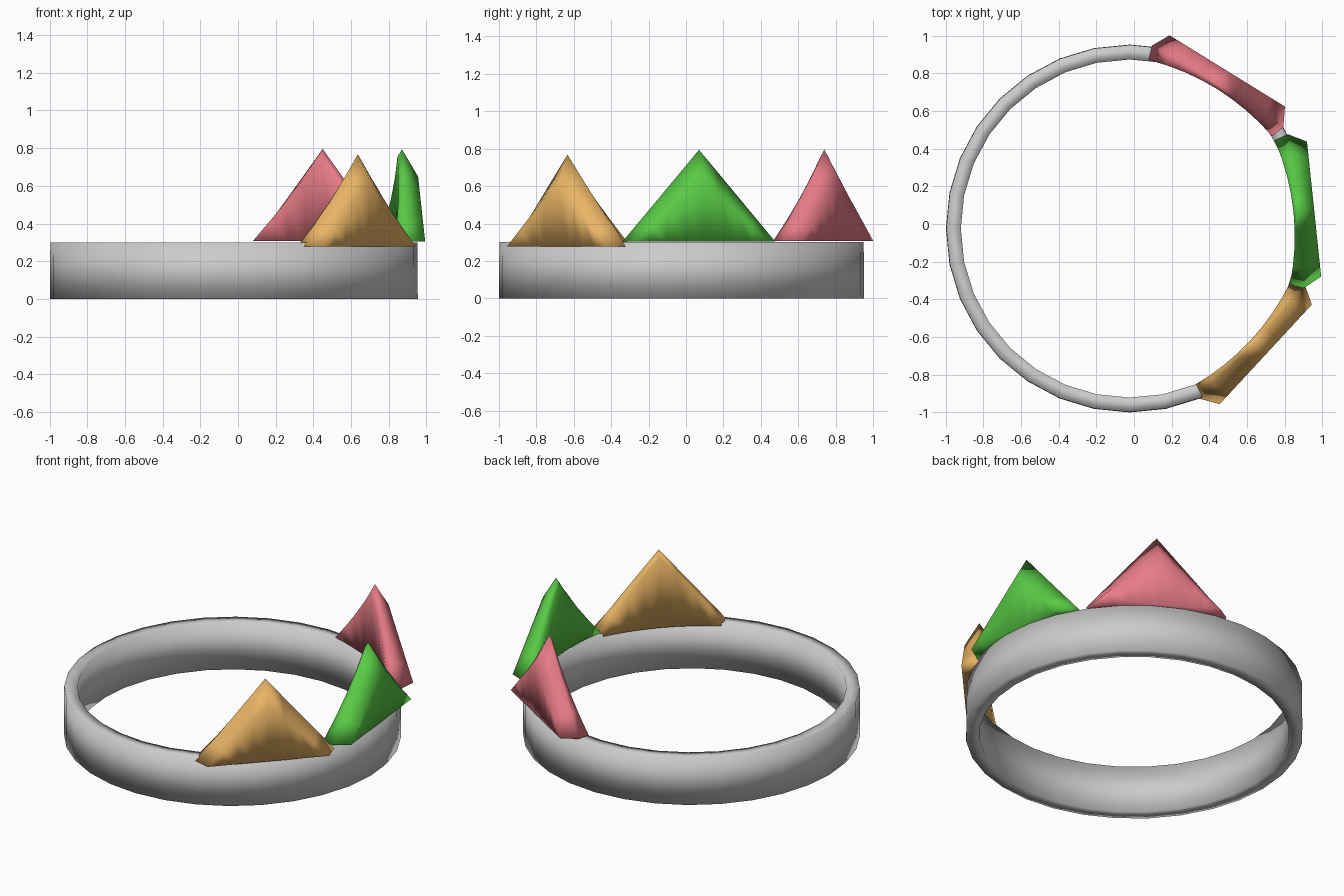
import bpy
import math

if "Cube" in bpy.data.objects:
    bpy.data.objects.remove(bpy.data.objects["Cube"])

CX, CY = -0.022, -0.024   # centre of the band


def make_object(name, verts, faces, color=None):
    mesh = bpy.data.meshes.new(name)
    mesh.from_pydata(verts, [], faces)
    obj = bpy.data.objects.new(name, mesh)
    bpy.context.collection.objects.link(obj)
    # merge coincident points and fix face directions
    import bmesh
    bm = bmesh.new()
    bm.from_mesh(mesh)
    bmesh.ops.remove_doubles(bm, verts=bm.verts, dist=0.0005)
    bmesh.ops.recalc_face_normals(bm, faces=bm.faces)
    for f in bm.faces:
        f.smooth = True
    bm.to_mesh(mesh)
    bm.free()
    if color:
        mat = bpy.data.materials.new(name + "_color")
        mat.diffuse_color = (*color, 1)
        mat.use_nodes = True
        mat.node_tree.nodes["Principled BSDF"].inputs["Base Color"].default_value = mat.diffuse_color
        mesh.materials.append(mat)
    return obj


def band():
    # rectangular section swept round a circle
    n = 32
    section = [(0.897, 0.0), (0.976, 0.0), (0.974, 0.30), (0.897, 0.30)]
    verts = [(CX + r * math.cos(2 * math.pi * i / n),
              CY + r * math.sin(2 * math.pi * i / n), z)
             for i in range(n) for r, z in section]
    faces = []
    for i in range(n):
        j = (i + 1) % n
        for k in range(4):
            m = (k + 1) % 4
            faces.append((i * 4 + k, j * 4 + k, j * 4 + m, i * 4 + m))
    make_object("band", verts, faces)


def peak(name, angle, base, color):
    # rows across the thickness: half width, height, centre distance, curvature
    inner = (0.385, 0.45, 0.873, 0.40)
    ridge = (0.41, 0.49, 0.897, 0.06)
    outer = (0.36, 0.345, 0.983, 0.0)
    n = 8
    a = math.radians(angle)
    ca, sa = math.cos(a), math.sin(a)

    def row(spec, raised):
        half, height, dist, curve = spec
        pts = []
        for i in range(n + 1):
            s = 2 * i / n - 1
            t = half * s
            d = dist - curve * t * t
            z = base + (height * (1 - abs(s)) if raised else 0)
            pts.append((CX + d * ca - t * sa, CY + d * sa + t * ca, z))
        return pts

    # loop of rows: up the inner wall, over the ridge, down the outer wall, under
    rows = [row(inner, False), row(inner, True), row(ridge, True),
            row(outer, True), row(outer, False), row(ridge, False)]
    verts = [p for r in rows for p in r]
    faces = []
    w = n + 1
    for r in range(6):
        q = (r + 1) % 6
        for i in range(n):
            ids = [r * w + i, r * w + i + 1, q * w + i + 1, q * w + i]
            # drop the collapsed corner at each pointed end
            uniq = []
            for v in ids:
                if all((sum((verts[v][k] - verts[u][k]) ** 2
                            for k in range(3)) > 1e-8) for u in uniq):
                    uniq.append(v)
            faces.append(tuple(uniq))
    make_object(name, verts, faces, color)


band()
peak("red_peak", 58.3, 0.306, (0.80, 0.20, 0.24))
peak("green_peak", 6.0, 0.304, (0.10, 0.60, 0.06))
peak("orange_peak", -42.8, 0.278, (0.82, 0.46, 0.13))
